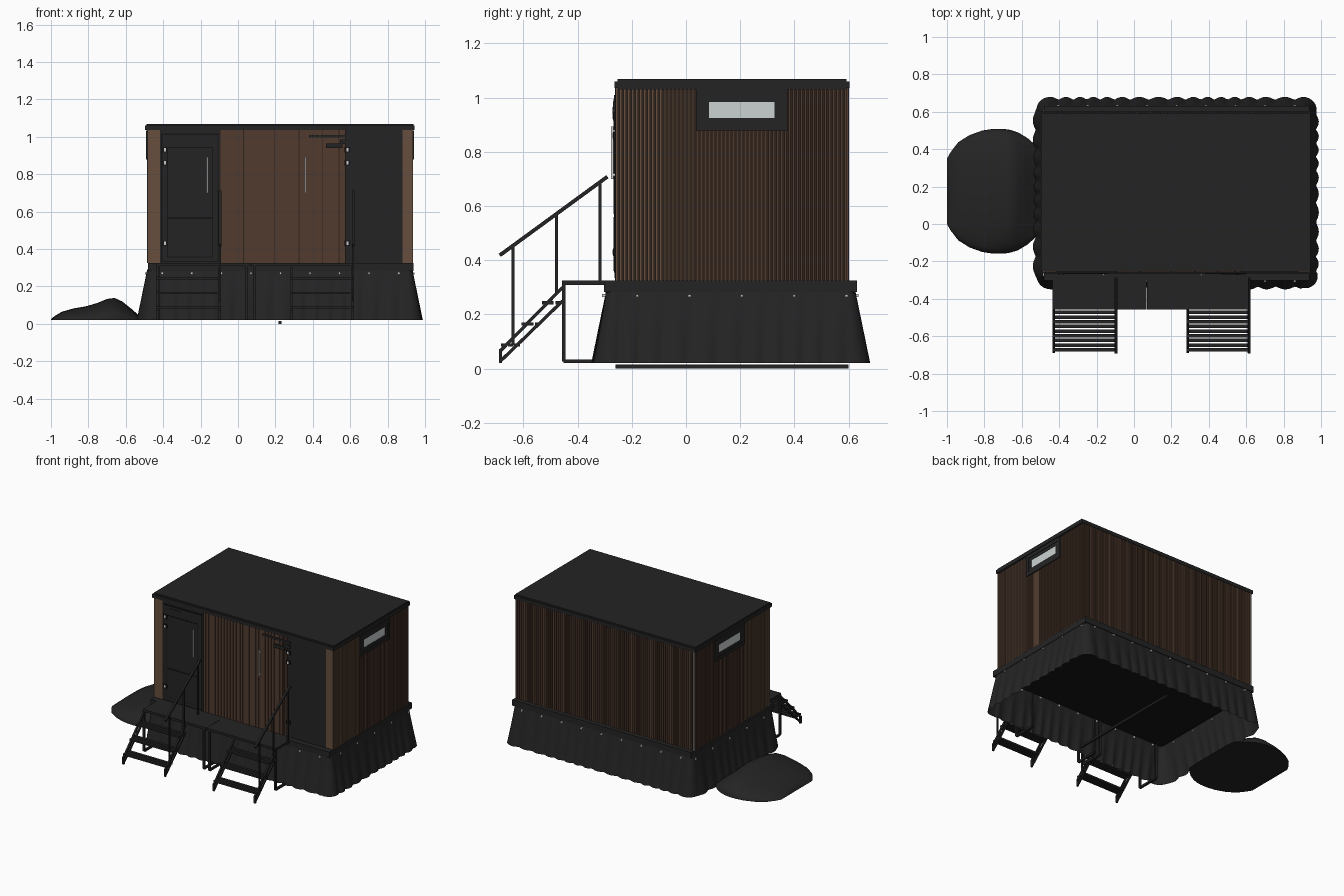
import bpy, bmesh, math
from mathutils import Vector, Matrix

if "Cube" in bpy.data.objects:
    bpy.data.objects.remove(bpy.data.objects["Cube"])

def mat(name, r, g, b):
    m = bpy.data.materials.new(name)
    m.diffuse_color = (r, g, b, 1)
    m.use_nodes = True
    m.node_tree.nodes["Principled BSDF"].inputs["Base Color"].default_value = m.diffuse_color
    return m

CHAR = mat("charcoal", 0.0175, 0.0175, 0.0175)
BLACK = mat("black", 0.007, 0.007, 0.007)
BROWN = mat("wood brown", 0.082, 0.044, 0.029)
LIGHT = mat("light wood", 0.135, 0.078, 0.048)
DARK = mat("dark wood", 0.027, 0.016, 0.0115)
GLASS = mat("pale glass", 0.60, 0.65, 0.64)
STEEL = mat("steel", 0.62, 0.62, 0.62)
GREY = mat("mid grey", 0.28, 0.28, 0.28)

def finish(bm, name, *mats, smooth=False):
    bmesh.ops.recalc_face_normals(bm, faces=bm.faces)
    me = bpy.data.meshes.new(name)
    bm.to_mesh(me)
    bm.free()
    for m in mats:
        me.materials.append(m)
    if smooth:
        me.polygons.foreach_set("use_smooth", [True] * len(me.polygons))
    ob = bpy.data.objects.new(name, me)
    bpy.context.collection.objects.link(ob)
    return ob

def add_box(bm, x0, x1, y0, y1, z0, z1, mi=0):
    M = Matrix.Translation(((x0+x1)/2, (y0+y1)/2, (z0+z1)/2)) @ Matrix.Diagonal((x1-x0, y1-y0, z1-z0, 1))
    r = bmesh.ops.create_cube(bm, size=1, matrix=M)
    for f in {f for v in r["verts"] for f in v.link_faces}:
        f.material_index = mi

def boxes(name, lst, *mats):
    bm = bmesh.new()
    for b in lst:
        add_box(bm, *b)
    return finish(bm, name, *mats)

def add_beam(bm, p, q, w):
    p, q = Vector(p), Vector(q)
    d = q - p
    M = Matrix.Translation((p+q)/2) @ d.to_track_quat('Z', 'X').to_matrix().to_4x4() @ Matrix.Diagonal((w, w, d.length, 1))
    bmesh.ops.create_cube(bm, size=1, matrix=M)

X0, X1, Y0, Y1, ZB, ZT = -0.485, 0.935, -0.26, 0.60, 0.325, 1.035
D = 0.007

# wall core and chassis
boxes("wall_core", [(X0+D, X1-D, Y0+D, Y1-D, ZB, ZT)], DARK)
boxes("chassis_frame", [(-0.482, 0.937, -0.303, 0.63, 0.283, 0.325)], CHAR)
boxes("underside_plate", [(-0.47, 0.925, -0.29, 0.62, 0.278, 0.284)], BLACK)
boxes("ground_bar", [(0.217, 0.232, Y0, Y1, 0.0, 0.015)], CHAR)

# roof slab with a slightly wider lip
boxes("roof", [(-0.49, 0.938, -0.253, 0.593, 1.03, 1.068)], CHAR)
boxes("roof_lip", [(-0.497, 0.943, -0.264, -0.256, 1.035, 1.06),
                   (-0.497, 0.943, 0.596, 0.603, 1.035, 1.06),
                   (-0.497, -0.49, -0.256, 0.596, 1.035, 1.06),
                   (0.936, 0.943, -0.256, 0.596, 1.035, 1.06)], CHAR)

# side slats: lighter in the front third, plain below the window
def side_slats(name, xa, xb):
    out, n = [], 58
    p = (Y1 - Y0) / n
    for i in range(n):
        y = Y0 + i * p
        mid = 0.035 < y + p/2 < 0.37
        w = 0.72 if mid else 0.55
        out.append((xa, xb, y, y + p * w, ZB, ZT, 1 if y < 0.03 else 0))
    return boxes(name, out, BROWN, LIGHT)

side_slats("right_wall_slats", X1 - D - 0.002, X1)
side_slats("left_wall_slats", X0, X0 + D + 0.002)

# back slats, with a light one now and then
p = (X1 - X0) / 92
boxes("back_wall_slats", [(X0 + i*p, X0 + i*p + p*0.6, Y1 - D - 0.002, Y1, ZB, ZT, 1 if i % 5 == 2 else 0)
                          for i in range(92)], BROWN, LIGHT)

# front planks split at the seams, each with shallow raised battens
seams = [-0.095, 0.03, 0.197, 0.326, 0.45, 0.54, 0.575]
front = [(X0, -0.418, Y0, -0.25, ZB, ZT, 1), (0.88, X1, Y0, -0.25, ZB, ZT, 1)]
for a, b in zip(seams, seams[1:]):
    front.append((a + 0.002, b - 0.002, -0.256, -0.25, ZB, ZT, 0))
    n = max(2, round((b - a) / 0.024))
    q = (b - a) / n
    for i in range(n):
        front.append((a + q*i + 0.003, a + q*(i+1) - 0.005, Y0, -0.254, ZB, ZT, 0))
boxes("front_planks", front, BROWN, LIGHT)
boxes("back_corner_strip", [(X0 - 0.002, X0 + 0.006, Y1 - 0.008, Y1 + 0.002, ZB, ZT)], GREY)

# dark front door with frame and panels, and the dark right panel
boxes("front_door", [(-0.418, -0.095, -0.259, -0.25, ZB, ZT),
                     (-0.405, -0.11, -0.264, -0.258, 0.335, 1.01),
                     (-0.375, -0.14, -0.267, -0.263, 0.57, 0.94),
                     (-0.375, -0.14, -0.267, -0.263, 0.36, 0.56),
                     (-0.36, -0.27, -0.268, -0.263, 0.96, 0.995)], CHAR)
boxes("door_seams", [(-0.412, -0.103, -0.261, -0.258, 0.33, 1.018),
                     (-0.38, -0.135, -0.265, -0.263, 0.355, 0.945)], BLACK)
boxes("dark_panel", [(0.575, 0.88, -0.262, -0.25, ZB, ZT)], CHAR)
boxes("door_closer", [(0.47, 0.56, -0.272, -0.258, 0.94, 0.965),
                      (0.38, 0.60, -0.266, -0.258, 0.995, 1.01),
                      (0.545, 0.60, -0.270, -0.258, 0.96, 0.985)], CHAR)
# long handles and hinges
boxes("door_handles", [(x - 0.004, x + 0.004, -0.276, -0.268, 0.70, 0.893) for x in (-0.165, 0.36)]
      + [(x - 0.003, x + 0.003, -0.27, -0.257, z, z + 0.01) for x in (-0.165, 0.36) for z in (0.71, 0.87)], STEEL)
boxes("hinge_plates", [(x - 0.016, x + 0.016, -0.269, -0.258, z - 0.014, z + 0.014)
                       for x in (-0.39, 0.585) for z in (0.43, 0.86, 0.93)], BLACK)
boxes("hinge_pins", [(x - 0.005, x + 0.005, -0.272, -0.26, z - 0.009, z + 0.009)
                     for x in (-0.39, 0.585) for z in (0.43, 0.86, 0.93)], STEEL)

# side windows, one per end
for nm, s, xw in (("right", 1, X1), ("left", -1, X0)):
    def ring(y0, y1, z0, z1, t, d):
        a, b = sorted((xw - s * 0.004, xw + s * d))
        return [(a, b, y0, y1, z0, z0 + t), (a, b, y0, y1, z1 - t, z1),
                (a, b, y0, y0 + t, z0, z1), (a, b, y1 - t, y1, z0, z1)]
    boxes(nm + "_window_frame", ring(0.037, 0.375, 0.878, 1.03, 0.024, 0.007)
          + ring(0.058, 0.354, 0.898, 1.01, 0.027, 0.004), CHAR)
    a, b = sorted((xw - s * 0.004, xw + s * 0.002))
    boxes(nm + "_window_glass", [(a, b, 0.08, 0.33, 0.91, 0.996)], GLASS)

# flared fabric skirt with folds growing toward the hem
def skirt_loop(hx, hy, r, step=0.011):
    pts = []
    corners = [(1, -1, -90), (1, 1, 0), (-1, 1, 90), (-1, -1, 180)]
    for k, (sx, sy, a0) in enumerate(corners):
        c = Vector((sx * (hx - r), sy * (hy - r)))
        for i in range(9):
            a = math.radians(a0 + 90 * i / 8)
            n = Vector((math.cos(a), math.sin(a)))
            pts.append((c + n * r, n))
        sx2, sy2, _ = corners[(k + 1) % 4]
        e = Vector((sx2 * (hx - r), sy2 * (hy - r))) + n * r
        st = pts[-1][0]
        m = int((e - st).length / step)
        pts += [(st.lerp(e, i / m), n) for i in range(1, m)]
    return pts

bm = bmesh.new()
loop = skirt_loop(0.709, 0.459, 0.03)
rows = []
for z in (0.29, 0.26, 0.2, 0.12, 0.02):
    t = (0.29 - z) / 0.27
    s, prev, row = 0, loop[0][0], []
    for pt, n in loop:
        s += (pt - prev).length
        prev = pt
        fold = abs(math.sin(s * 37 + 0.8 * math.sin(s * 9) + 0.5 * t))
        q = pt + n * (0.046 * t + 0.016 * t * (fold - 0.4))
        row.append(bm.verts.new((q.x + 0.2235, q.y + 0.165, z)))
    rows.append(row)
for a, b in zip(rows, rows[1:]):
    for i in range(len(a)):
        j = (i + 1) % len(a)
        bm.faces.new((a[i], a[j], b[j], b[i]))
finish(bm, "skirt", CHAR, smooth=True)

# skirt studs
studs = []
for i in range(9):
    x = -0.405 + i * 0.158
    studs += [(x-0.006, x+0.006, -0.309, -0.293, 0.264, 0.276), (x-0.006, x+0.006, 0.62, 0.636, 0.264, 0.276)]
for i in range(5):
    y = -0.18 + i * 0.193
    studs += [(0.928, 0.944, y-0.005, y+0.005, 0.264, 0.274), (-0.497, -0.481, y-0.005, y+0.005, 0.264, 0.274)]
boxes("skirt_studs", studs, STEEL)

# landing deck with rectangular leg frames
boxes("landing_deck", [(-0.435, 0.068, -0.457, -0.285, 0.308, 0.325),
                       (0.07, 0.62, -0.457, -0.285, 0.308, 0.325)], CHAR)
bm = bmesh.new()
for x in (-0.428, 0.045, 0.09, 0.613):
    c = [(x, -0.451, 0.027), (x, -0.451, 0.315), (x, -0.29, 0.315), (x, -0.29, 0.027)]
    for i in range(4):
        add_beam(bm, c[i], c[(i + 1) % 4], 0.014)
finish(bm, "deck_legs", CHAR)

# two stairs, each with a handrail on its right
for nm, xa, xb in (("left", -0.435, -0.092), ("right", 0.282, 0.62)):
    bm = bmesh.new()
    for x in (xa + 0.006, xb - 0.006):
        add_beam(bm, (x, -0.684, 0.028), (x, -0.455, 0.25), 0.012)
        add_beam(bm, (x, -0.684, 0.066), (x, -0.455, 0.30), 0.012)
        add_beam(bm, (x, -0.684, 0.02), (x, -0.684, 0.072), 0.012)
    for k in range(3):
        y, z = -0.682 + 0.075 * k, 0.087 + 0.078 * k
        for i in range(3):
            add_box(bm, xa, xb, y + 0.025 * i, y + 0.025 * i + 0.019, z - 0.006, z + 0.006)
    finish(bm, nm + "_stairs", CHAR)
    bm = bmesh.new()
    x = xb - 0.004
    add_beam(bm, (x, -0.687, 0.418), (x, -0.29, 0.708), 0.014)
    for y, z0, z1 in ((-0.638, 0.085, 0.45), (-0.478, 0.28, 0.568), (-0.317, 0.315, 0.688)):
        add_beam(bm, (x, y, z0), (x, y, z1), 0.010)
    finish(bm, nm + "_handrail", CHAR)

# draped cover over the hitch: stations of x, half width, height
st = [(-1.0, 0.175, 0.004), (-0.98, 0.21, 0.022), (-0.94, 0.262, 0.045), (-0.88, 0.30, 0.062), (-0.81, 0.325, 0.074),
      (-0.75, 0.334, 0.092), (-0.70, 0.334, 0.113), (-0.66, 0.328, 0.118), (-0.62, 0.315, 0.10),
      (-0.57, 0.285, 0.06), (-0.53, 0.25, 0.025), (-0.50, 0.21, 0.006)]
bm = bmesh.new()
rows = []
for x, w, h in st:
    rows.append([bm.verts.new((x, 0.175 - w * math.cos(math.pi * i / 24),
                               0.02 + h * math.sin(math.pi * i / 24) ** 0.9)) for i in range(25)])
for a, b in zip(rows, rows[1:]):
    for i in range(24):
        bm.faces.new((a[i], a[i+1], b[i+1], b[i]))
    bm.faces.new((a[0], b[0], b[24], a[24]))
bm.faces.new(rows[0])
bm.faces.new(rows[-1][::-1])
ob = finish(bm, "hitch_cover", CHAR, smooth=True)
bpy.context.view_layer.objects.active = ob
ob.select_set(True)
bpy.ops.object.shade_smooth_by_angle(angle=math.radians(50))
